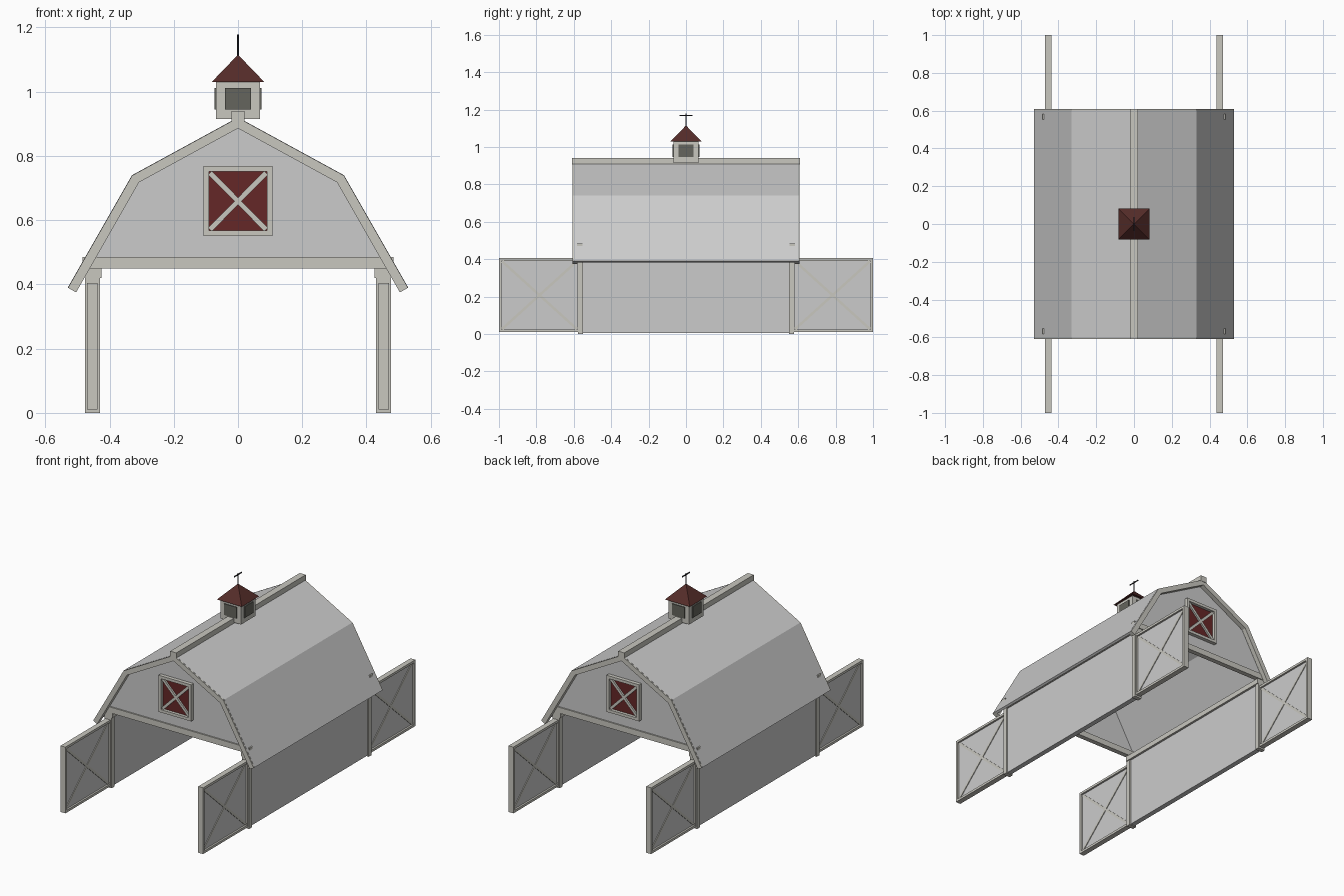
import bpy, bmesh
from math import atan2, hypot, pi
from mathutils import Matrix, Euler, Vector

if "Cube" in bpy.data.objects:
    bpy.data.objects.remove(bpy.data.objects["Cube"])


def material(name, rgb):
    m = bpy.data.materials.new(name)
    m.diffuse_color = (*rgb, 1)
    m.use_nodes = True
    m.node_tree.nodes["Principled BSDF"].inputs["Base Color"].default_value = m.diffuse_color
    return m


TRIM = material("trim_grey", (0.58, 0.57, 0.52))
RED = material("window_red", (0.13, 0.02, 0.02))
DARK_RED = material("cupola_red", (0.09, 0.025, 0.022))
DARK = material("louver_dark", (0.13, 0.13, 0.11))
BLACK = material("iron_black", (0.02, 0.02, 0.025))


def finish(name, bm, mat):
    bmesh.ops.recalc_face_normals(bm, faces=bm.faces)
    me = bpy.data.meshes.new(name)
    bm.to_mesh(me)
    bm.free()
    ob = bpy.data.objects.new(name, me)
    bpy.context.collection.objects.link(ob)
    if mat:
        me.materials.append(mat)
    return ob


def add_box(bm, lo, hi, rot=(0, 0, 0)):
    lo, hi = Vector(lo), Vector(hi)
    m = (Matrix.Translation((lo + hi) / 2) @ Euler(rot).to_matrix().to_4x4()
         @ Matrix.Diagonal((*(hi - lo), 1)))
    bmesh.ops.create_cube(bm, size=1, matrix=m)


def box(name, lo, hi, mat=None):
    bm = bmesh.new()
    add_box(bm, lo, hi)
    return finish(name, bm, mat)


def crossed_frame(name, axis, d0, d1, b0, b1, u0, u1, z0, z1, w, bw):
    """Rectangular frame plus X brace; axis is the thin direction (0=x, 1=y)."""
    bm = bmesh.new()

    def bar(ua, ub, za, zb, da, db, ang=0):
        if axis == 0:
            add_box(bm, (da, ua, za), (db, ub, zb), (ang, 0, 0))
        else:
            add_box(bm, (ua, da, za), (ub, db, zb), (0, -ang, 0))

    bar(u0, u0 + w, z0, z1, d0, d1)
    bar(u1 - w, u1, z0, z1, d0, d1)
    bar(u0 + w, u1 - w, z0, z0 + w, d0, d1)
    bar(u0 + w, u1 - w, z1 - w, z1, d0, d1)
    a, h = u1 - u0 - 2 * w, z1 - z0 - 2 * w
    uc, zc, half = (u0 + u1) / 2, (z0 + z1) / 2, hypot(a, h) / 2 - bw / 3
    for s in (1, -1):
        bar(uc - half, uc + half, zc - bw / 2, zc + bw / 2, b0, b1, s * atan2(h, a))
    return finish(name, bm, TRIM)


def gambrel(t):
    """Gambrel outline, moved inward by t, from left eave to right eave."""
    right = [(0, 0.92 - t / 0.878), (0.33 - 0.728 * t, 0.74 - 0.742 * t),
             (0.53 - 0.868 * t, 0.39 - 0.496 * t)]
    return [(-x, z) for x, z in right[:0:-1]] + right


def gambrel_strip(name, t0, t1, y0, y1, mat=None):
    bm = bmesh.new()
    rings = [[bm.verts.new((x, y, z)) for x, z in gambrel(t)]
             for t, y in ((t0, y0), (t0, y1), (t1, y1), (t1, y0))]
    for k in range(4):
        a, b = rings[k], rings[(k + 1) % 4]
        for i in range(4):
            bm.faces.new((a[i], a[i + 1], b[i + 1], b[i]))
    for i in (0, 4):
        bm.faces.new([r[i] for r in rings])
    return finish(name, bm, mat)


# Roof shell and ridge cap
gambrel_strip("roof", 0, 0.014, -0.6, 0.6)
box("ridge_cap", (-0.02, -0.61, 0.905), (0.02, 0.61, 0.94), TRIM)

for s, end in ((-1, "front"), (1, "back")):
    def ys(a, b):
        return sorted((s * a, s * b))

    # Rake boards
    gambrel_strip(f"{end}_rake_trim", 0.001, 0.03, *ys(0.58, 0.608), TRIM)

    # Gable wall
    y0, y1 = ys(0.56, 0.574)
    bm = bmesh.new()
    outline = gambrel(0.01)
    outline[0], outline[-1] = (-0.482, 0.455), (0.482, 0.455)
    face = bm.faces.new([bm.verts.new((x, y0, z)) for x, z in outline])
    ext = bmesh.ops.extrude_face_region(bm, geom=[face], use_keep_orig=True)
    moved = [v for v in ext["geom"] if isinstance(v, bmesh.types.BMVert)]
    bmesh.ops.translate(bm, verts=moved, vec=(0, y1 - y0, 0))
    finish(f"{end}_gable_wall", bm, None)

    # Tie beam under the gable
    y0, y1 = ys(0.553, 0.582)
    box(f"{end}_tie_beam", (-0.484, y0, 0.45), (0.484, y1, 0.485), TRIM)

    # Loft window
    y0, y1 = ys(0.57, 0.578)
    box(f"{end}_window_panel", (-0.1, y0, 0.555), (0.1, y1, 0.76), RED)
    d0, d1 = ys(0.57, 0.596)
    b0, b1 = ys(0.574, 0.588)
    crossed_frame(f"{end}_window_frame", 1, d0, d1, b0, b1,
                  -0.108, 0.108, 0.55, 0.768, 0.017, 0.016)

    for q, side in ((-1, "left"), (1, "right")):
        def xs(a, b):
            return sorted((q * a, q * b))

        # Corner post
        x0, x1 = xs(0.43, 0.477)
        y0, y1 = ys(0.55, 0.577)
        box(f"{end}_{side}_post", (x0, y0, 0), (x1, y1, 0.45), TRIM)

        # Open door
        x0, x1 = xs(0.438, 0.47)
        b0, b1 = xs(0.445, 0.463)
        p0, p1 = xs(0.449, 0.459)
        y0, y1 = ys(0.567, 1.0)
        crossed_frame(f"{end}_{side}_door_frame", 0, x0, x1, b0, b1,
                      y0, y1, 0.01, 0.405, 0.014, 0.014)
        box(f"{end}_{side}_door_panel", (p0, y0 + 0.01, 0.02), (p1, y1 - 0.01, 0.395))

# Side walls with top plates
for q, side in ((-1, "left"), (1, "right")):
    x0, x1 = sorted((q * 0.438, q * 0.468))
    box(f"{side}_wall", (x0, -0.555, 0.005), (x1, 0.555, 0.43))
    x0, x1 = sorted((q * 0.425, q * 0.476))
    box(f"{side}_top_plate", (x0, -0.577, 0.42), (x1, 0.577, 0.45), TRIM)

# Cupola body with a louver and slats on each side
box("cupola_body", (-0.068, -0.068, 0.915), (0.068, 0.068, 1.03), TRIM)
for i in range(4):
    turn = Matrix.Rotation(i * pi / 2, 4, 'Z')
    bm = bmesh.new()
    add_box(bm, (-0.04, -0.073, 0.945), (0.04, -0.06, 1.012))
    bm.transform(turn)
    finish(f"cupola_louver_{i + 1}", bm, DARK)

# Cupola pyramid roof
bm = bmesh.new()
bmesh.ops.create_cone(bm, cap_ends=True, segments=4, radius1=0.082 * 2 ** 0.5, radius2=0,
                      depth=0.085, matrix=Matrix.Translation((0, 0, 1.0725))
                      @ Matrix.Rotation(pi / 4, 4, 'Z'))
finish("cupola_roof", bm, DARK_RED)

# Weather vane
bm = bmesh.new()
bmesh.ops.create_cone(bm, cap_ends=True, segments=8, radius1=0.003, radius2=0.003,
                      depth=0.08, matrix=Matrix.Translation((0, 0, 1.138)))
add_box(bm, (-0.002, -0.036, 1.166), (0.002, 0.036, 1.172))
finish("weather_vane", bm, BLACK)
